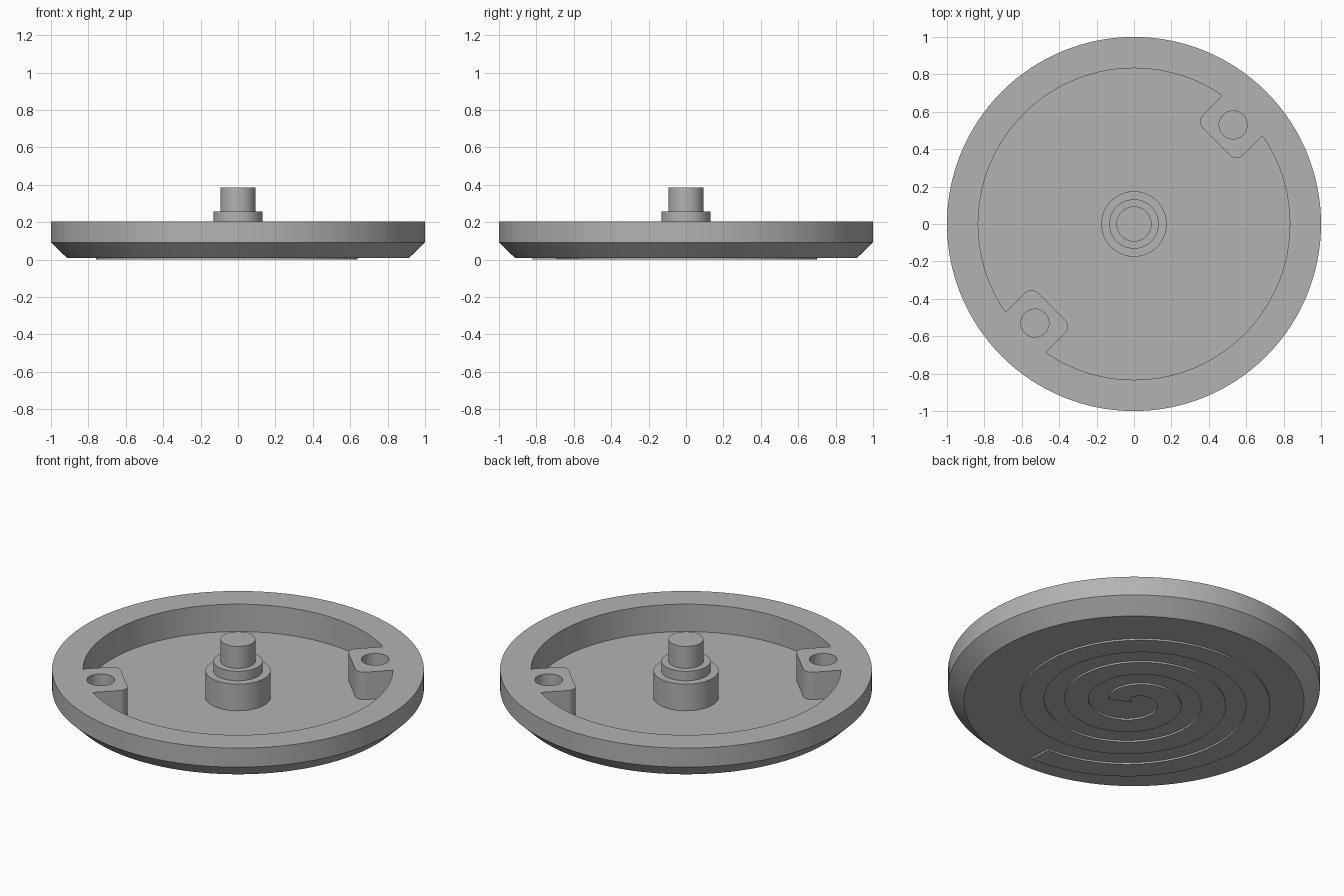
import bpy, bmesh, math

if "Cube" in bpy.data.objects:
    bpy.data.objects.remove(bpy.data.objects["Cube"])

SEG = 128
FLOOR, RIM = 0.042, 0.205

grey = bpy.data.materials.new("mid_grey")
grey.diffuse_color = (0.45, 0.45, 0.45, 1)
grey.use_nodes = True
grey.node_tree.nodes["Principled BSDF"].inputs["Base Color"].default_value = grey.diffuse_color


def make_object(name, bm):
    bmesh.ops.recalc_face_normals(bm, faces=bm.faces)
    mesh = bpy.data.meshes.new(name)
    bm.to_mesh(mesh)
    bm.free()
    mesh.materials.append(grey)
    obj = bpy.data.objects.new(name, mesh)
    bpy.context.collection.objects.link(obj)
    return obj


def lathe(name, profile):
    """Turned solid; profile lists (radius, z) from bottom to top."""
    bm = bmesh.new()
    rings = [[bm.verts.new((r * math.cos(2 * math.pi * i / SEG),
                            r * math.sin(2 * math.pi * i / SEG), z))
              for i in range(SEG)] for r, z in profile]
    for a, b in zip(rings, rings[1:]):
        for i in range(SEG):
            j = (i + 1) % SEG
            bm.faces.new((a[i], a[j], b[j], b[i]))
    bm.faces.new(rings[0][::-1])
    bm.faces.new(rings[-1])
    return make_object(name, bm)


def prism(name, outline, z0, z1):
    bm = bmesh.new()
    low = [bm.verts.new((x, y, z0)) for x, y in outline]
    high = [bm.verts.new((x, y, z1)) for x, y in outline]
    bm.faces.new(low[::-1])
    bm.faces.new(high)
    for i in range(len(low)):
        j = (i + 1) % len(low)
        bm.faces.new((low[i], low[j], high[j], high[i]))
    return make_object(name, bm)


def arc(cx, cy, r, a0, a1, n):
    return [(cx + r * math.cos(math.radians(a0 + (a1 - a0) * i / n)),
             cy + r * math.sin(math.radians(a0 + (a1 - a0) * i / n)))
            for i in range(n + 1)]


def turn(points, degrees):
    c, s = math.cos(math.radians(degrees)), math.sin(math.radians(degrees))
    return [(x * c - y * s, x * s + y * c) for x, y in points]


def cut(target, cutter):
    mod = target.modifiers.new("cut", 'BOOLEAN')
    mod.operation = 'DIFFERENCE'
    mod.solver = 'EXACT'
    mod.object = cutter
    bpy.context.view_layer.objects.active = target
    bpy.ops.object.modifier_apply(modifier=mod.name)
    bpy.data.objects.remove(cutter)


# Dish with a bevelled underside
dish = lathe("dish", [(0.915, 0.01), (1.0, 0.092), (1.0, RIM)])

# Round pocket, notched around two opposite screw tabs
R_POCKET, TAB_IN, TAB_HALF, FILLET = 0.833, 0.622, 0.152, 0.05
edge = math.degrees(math.asin(TAB_HALF / R_POCKET))
c = (TAB_IN + FILLET, TAB_HALF - FILLET)
half = (arc(c[0], -c[1], FILLET, 270, 180, 8)
        + arc(c[0], c[1], FILLET, 180, 90, 8)
        + arc(0, 0, R_POCKET, edge, 180 - edge, 60))
cut(dish, prism("pocket_cutter", turn(half, 45) + turn(half, 225), FLOOR, 0.4))

# Blind screw hole in each tab
for sign in (1, -1):
    hole = arc(0.53 * sign, 0.53 * sign, 0.075, 0, 352.5, 47)
    cut(dish, prism("hole_cutter", hole, 0.06, 0.4))

# Stepped centre post
post = lathe("centre_post", [(0.175, FLOOR - 0.01), (0.175, 0.2), (0.132, 0.2),
                             (0.132, 0.256), (0.094, 0.256), (0.094, 0.386)])

# Shallow raised spiral band on the underside
STEPS, TURNS, PITCH, R_END, BAND = 240, 2.82, 0.24, 0.755, 0.13
inner, outer = [], []
for i in range(STEPS + 1):
    t = TURNS * (1 - i / STEPS)
    angle = math.radians(272) - 2 * math.pi * t
    r = R_END - PITCH * t
    for side, rr in ((inner, r - BAND / 2), (outer, r + BAND / 2)):
        side.append((rr * math.cos(angle), rr * math.sin(angle)))
bm = bmesh.new()
rows = [[bm.verts.new((x, y, z)) for x, y in line]
        for line, z in ((inner, 0), (outer, 0), (outer, 0.012), (inner, 0.012))]
for k in range(4):
    a, b = rows[k], rows[(k + 1) % 4]
    for i in range(STEPS):
        bm.faces.new((a[i], a[i + 1], b[i + 1], b[i]))
bm.faces.new([row[0] for row in rows])
bm.faces.new([row[-1] for row in rows])
spiral = make_object("spiral_rib", bm)

# Smooth the round walls, keep the edges crisp
for obj in (dish, post, spiral):
    bpy.ops.object.select_all(action='DESELECT')
    obj.select_set(True)
    bpy.context.view_layer.objects.active = obj
    bpy.ops.object.shade_smooth_by_angle(angle=math.radians(30))
